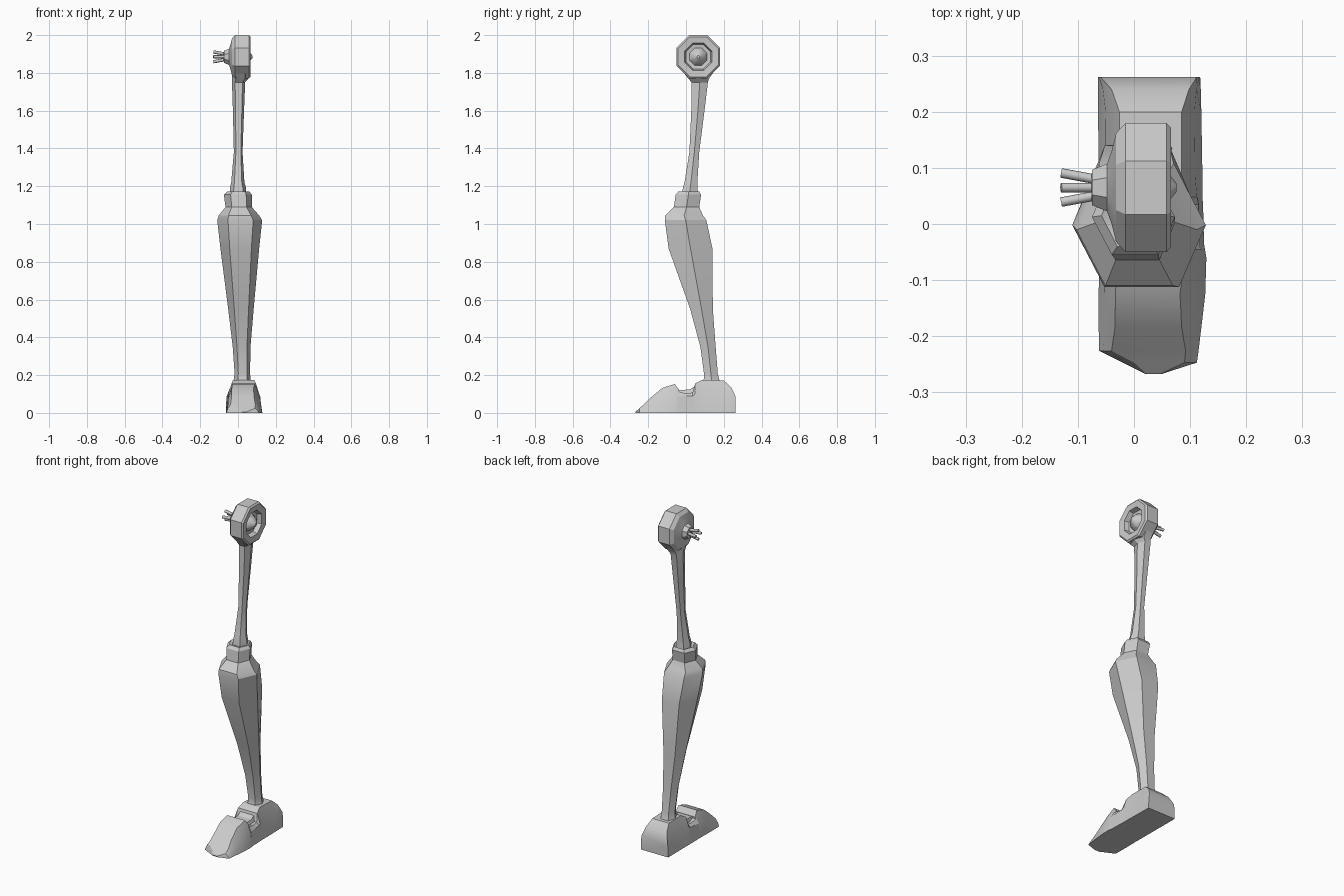
import bpy, math
from mathutils import Vector


def make(name, rings, angle=28):
    """Skin a list of equal-length vertex rings, capping both ends."""
    n = len(rings[0])
    faces = [(k * n + i, k * n + (i + 1) % n, (k + 1) * n + (i + 1) % n, (k + 1) * n + i)
             for k in range(len(rings) - 1) for i in range(n)]
    faces += [tuple(reversed(range(n))), tuple(range((len(rings) - 1) * n, len(rings) * n))]
    mesh = bpy.data.meshes.new(name)
    mesh.from_pydata([v for r in rings for v in r], [], faces)
    ob = bpy.data.objects.new(name, mesh)
    bpy.context.collection.objects.link(ob)
    bpy.ops.object.select_all(action='DESELECT')
    ob.select_set(True)
    bpy.context.view_layer.objects.active = ob
    bpy.ops.object.mode_set(mode='EDIT')
    bpy.ops.mesh.select_all(action='SELECT')
    bpy.ops.mesh.normals_make_consistent(inside=False)
    bpy.ops.object.mode_set(mode='OBJECT')
    bpy.ops.object.shade_smooth_by_angle(angle=math.radians(angle))
    return ob


def hexagon(z, x0, x1, y0, y1):
    """Horizontal six-sided section with corners pointing to the sides."""
    w, ym = x1 - x0, (y0 + y1) / 2
    return [(x0, ym, z), (x0 + w * .24, y0, z), (x1 - w * .2, y0, z),
            (x1, ym, z), (x1 - w * .24, y1, z), (x0 + w * .2, y1, z)]


def lathe(profile, centre, sides):
    """Rings around the x axis from (x, radius) pairs, flat side up."""
    return [[(x, centre[0] + r * math.sin((i + .5) * math.tau / sides),
              centre[1] + r * math.cos((i + .5) * math.tau / sides))
             for i in range(sides)] for x, r in profile]


def foot_section(y, x0, x1, t0, t1, shoulder, top):
    """Cross-section of the shoe: vertical-ish sides with a chamfered top."""
    return [(x0, y, 0), (x1, y, 0), (x1 + (t1 - x1) * .35, y, shoulder),
            (t1, y, top), (t0, y, top), (x0 + (t0 - x0) * .35, y, shoulder)]


# Hip joint: domed outer hub, octagonal rim, recessed inner face with a nub
hub = (0.065, 1.885)
make("hip_joint", lathe([
    (-0.076, 0.010), (-0.075, 0.034), (-0.048, 0.046), (-0.040, 0.07), (-0.032, 0.105),
    (-0.015, 0.1245), (0.058, 0.1245), (0.066, 0.115), (0.062, 0.078),
    (0.035, 0.070), (0.032, 0.050), (0.055, 0.036), (0.076, 0.008)], hub, 8))

# Prongs fanning out of the hub
for i in range(4):
    a = i * math.pi / 2
    d = Vector((0, math.cos(a), math.sin(a)))
    base = Vector((-0.065, *hub)) + d * 0.014
    tip = Vector((-0.13, *hub)) + d * 0.026
    axis = (tip - base).normalized()
    u = axis.orthogonal().normalized()
    v = axis.cross(u)
    make("hub_prong", [[p + 0.0085 * (u * math.cos(t * math.tau / 8) + v * math.sin(t * math.tau / 8))
                        for t in range(8)] for p in (base, tip)], 50)

# Thin upper leg
make("upper_leg", [hexagon(*s) for s in [
    (1.14, -0.045, 0.045, -0.02, 0.065),
    (1.19, -0.043, 0.043, -0.017, 0.061),
    (1.22, -0.036, 0.034, -0.008, 0.060),
    (1.38, -0.022, 0.024, 0.018, 0.070),
    (1.60, -0.027, 0.032, 0.028, 0.098),
    (1.75, -0.032, 0.038, 0.030, 0.116),
    (1.77, -0.032, 0.055, 0.012, 0.122),
    (1.81, -0.030, 0.056, -0.02, 0.150)]])

# Flared lower leg with knee collar and open socket rim
make("lower_leg", [hexagon(*s) for s in [
    (0.13, -0.035, 0.080, 0.075, 0.195),
    (0.18, -0.022, 0.066, 0.094, 0.175),
    (0.21, -0.018, 0.064, 0.095, 0.168),
    (0.35, -0.028, 0.066, 0.076, 0.157),
    (0.55, -0.052, 0.083, 0.022, 0.142),
    (0.87, -0.093, 0.112, -0.092, 0.140),
    (1.02, -0.110, 0.128, -0.112, 0.108),
    (1.045, -0.102, 0.112, -0.110, 0.090),
    (1.09, -0.066, 0.073, -0.064, 0.070),
    (1.155, -0.075, 0.073, -0.055, 0.080),
    (1.172, -0.058, 0.060, -0.040, 0.070),
    (1.165, -0.042, 0.042, -0.018, 0.060)]])

# Heel block
make("heel", [foot_section(*s) for s in [
    (-0.045, -0.062, 0.125, -0.040, 0.105, 0.085, 0.115),
    (0.00, -0.063, 0.124, -0.038, 0.100, 0.09, 0.102),
    (0.035, -0.063, 0.123, -0.038, 0.100, 0.09, 0.108),
    (0.048, -0.063, 0.122, -0.034, 0.095, 0.10, 0.155),
    (0.085, -0.063, 0.122, -0.026, 0.085, 0.10, 0.175),
    (0.20, -0.064, 0.120, -0.026, 0.085, 0.10, 0.172),
    (0.24, -0.064, 0.119, -0.040, 0.098, 0.10, 0.135),
    (0.262, -0.064, 0.118, -0.060, 0.112, 0.06, 0.088)]])

# Toe cap, sloping to a blunt point
make("toe_cap", [foot_section(*s) for s in [
    (-0.267, 0.020, 0.050, 0.022, 0.048, 0.003, 0.006),
    (-0.247, -0.020, 0.112, 0.000, 0.090, 0.012, 0.024),
    (-0.226, -0.062, 0.115, -0.040, 0.092, 0.022, 0.042),
    (-0.185, -0.063, 0.120, -0.034, 0.085, 0.045, 0.082),
    (-0.125, -0.063, 0.127, -0.033, 0.082, 0.07, 0.132),
    (-0.06, -0.062, 0.129, -0.030, 0.090, 0.09, 0.153),
    (-0.036, -0.062, 0.125, -0.035, 0.095, 0.085, 0.122)]])

# Ankle strap filling the notch
make("ankle_bridge", [foot_section(*s) for s in [
    (-0.04, -0.04, 0.10, -0.015, 0.075, 0.08, 0.120),
    (0.02, -0.04, 0.10, -0.015, 0.075, 0.08, 0.124),
    (0.06, -0.04, 0.10, -0.015, 0.075, 0.10, 0.150)]])
